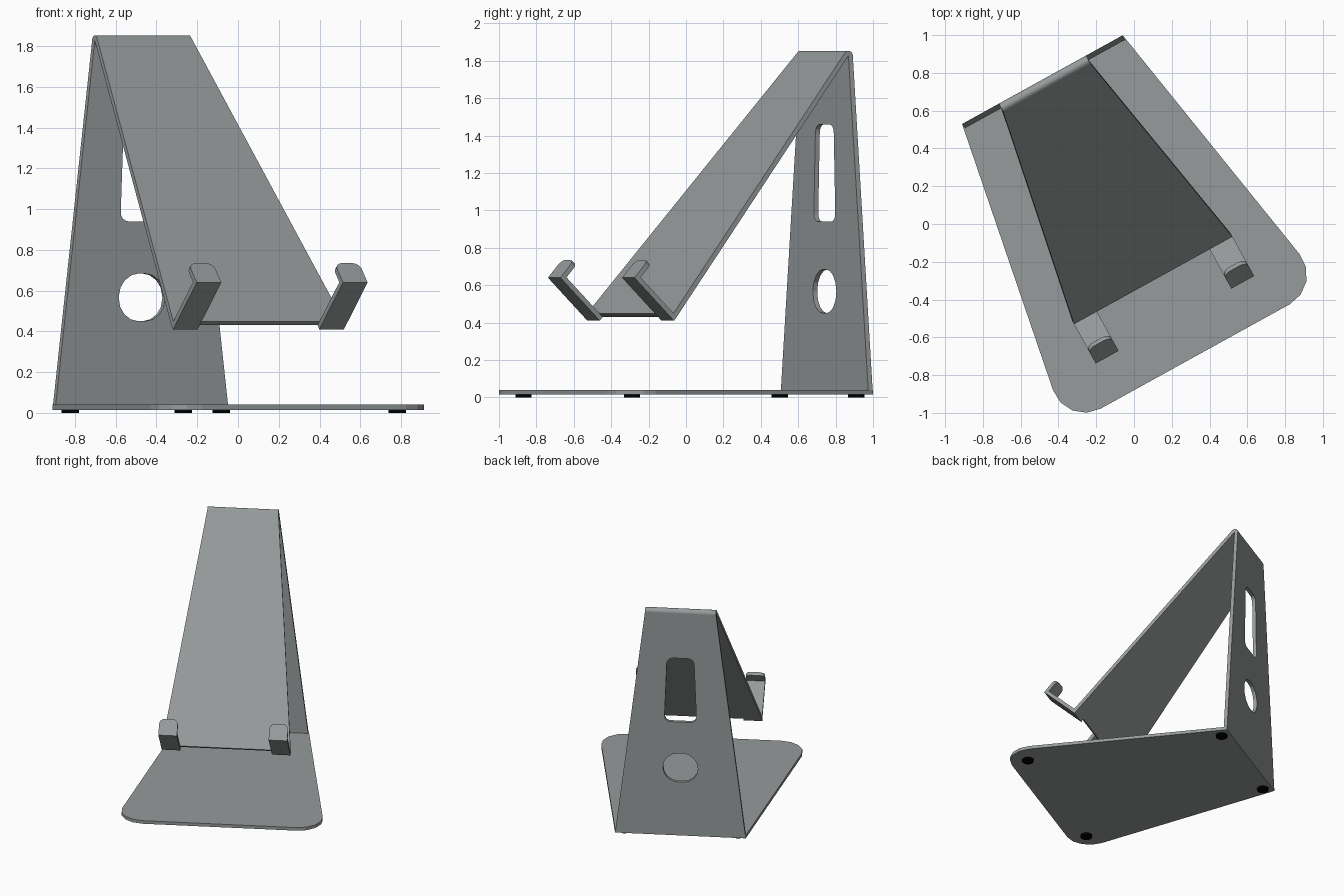
import bpy, bmesh, math
from mathutils import Vector

if "Cube" in bpy.data.objects:
    bpy.data.objects.remove(bpy.data.objects["Cube"])

# Parts are modelled square to the axes, then the whole stand is turned
TURN, SHIFT = math.radians(28.9), (-0.048, -0.027, 0)
T = 0.027                      # sheet thickness
BACK = 0.904                   # outer face of the upright


def material(name, rgb):
    m = bpy.data.materials.new(name)
    m.diffuse_color = (*rgb, 1)
    m.use_nodes = True
    m.node_tree.nodes["Principled BSDF"].inputs["Base Color"].default_value = m.diffuse_color
    return m


metal = material("dark_metal", (0.31, 0.328, 0.33))
black = material("rubber", (0, 0, 0))


def finish(name, bm, mat=metal):
    bmesh.ops.remove_doubles(bm, verts=bm.verts, dist=1e-5)
    bmesh.ops.recalc_face_normals(bm, faces=bm.faces)
    me = bpy.data.meshes.new(name)
    bm.to_mesh(me)
    bm.free()
    me.materials.append(mat)
    ob = bpy.data.objects.new(name, me)
    bpy.context.collection.objects.link(ob)
    ob.rotation_euler.z, ob.location = TURN, SHIFT
    return ob


def fillet(pts, cuts, n=4):
    """Round the corners of a 2D outline; cuts = tangent length per corner."""
    out = []
    for i, p in enumerate(pts):
        p, a, b = Vector(p), Vector(pts[i - 1]), Vector(pts[(i + 1) % len(pts)])
        if not cuts[i]:
            out.append(p)
            continue
        d1, d2 = (a - p).normalized(), (b - p).normalized()
        half = d1.angle(d2) / 2
        r = cuts[i] * math.tan(half)
        bis = (d1 + d2).normalized()
        c = p + bis * (cuts[i] / math.cos(half))
        side = Vector((-bis.y, bis.x))
        if side.dot(d1) < 0:
            side = -side
        sweep = math.pi / 2 - half
        for k in range(n + 1):
            t = sweep * (1 - 2 * k / n)
            out.append(c + r * (-bis * math.cos(t) + side * math.sin(t)))
    return out


def prism(name, pts, to3d, offset, mat=metal):
    bm = bmesh.new()
    f = bm.faces.new([bm.verts.new(to3d(p)) for p in pts])
    g = bmesh.ops.extrude_face_region(bm, geom=[f])
    bmesh.ops.translate(bm, vec=offset,
                        verts=[v for v in g["geom"] if isinstance(v, bmesh.types.BMVert)])
    return finish(name, bm, mat)


def ribbon(name, stations):
    """Bent sheet from stations (outer yz, inner yz, left x, right x)."""
    bm = bmesh.new()
    rings = [[bm.verts.new(p) for p in ((l, *o), (r, *o), (r, *i), (l, *i))]
             for o, i, l, r in stations]
    for a, b in zip(rings, rings[1:]):
        for k in range(4):
            j = (k + 1) % 4
            bm.faces.new((a[k], a[j], b[j], b[k]))
    bm.faces.new(rings[0])
    bm.faces.new(rings[-1])
    return finish(name, bm)


# Base plate with two rounded front corners
prism("base_plate",
      fillet([(-0.782, -0.77), (0.782, -0.77), (0.486, BACK), (-0.486, BACK)],
             [0.21, 0.21, 0, 0]),
      lambda p: (p.x, p.y, 0.015), (0, 0, 0.025))

# Upright and sloping rest, one bent sheet
heel = Vector((-0.307, 0.41))              # outer corner of the hook bend
bend = Vector((BACK - T, 1.826))           # inner corner of the top bend
up = (bend - heel).normalized()
nrm = Vector((-up.y, up.x))                # towards the device
low = heel + up * T
stations = [((BACK, 0.04), (BACK - T, 0.04), -0.483, 0.483)]
end = math.atan2(nrm.y, nrm.x)
for k in range(9):
    a = end * k / 8
    o = bend + T * Vector((math.cos(a), math.sin(a)))
    stations.append((o, bend, -0.264, 0.264))
stations.append((low + nrm * T, low, -0.479, 0.479))
body = ribbon("upright_and_rest", stations)

# Slot and cable hole through the upright
openings = [
    fillet([(-0.12, 0.94), (0.12, 0.94), (0.1, 1.46), (-0.1, 1.46)], [0.045] * 4),
    fillet([(-0.132, 0.45), (0.132, 0.45), (0.127, 0.685), (-0.127, 0.685)], [0.114] * 4),
]
bpy.context.view_layer.objects.active = body
for pts in openings:
    cutter = prism("hole_cutter", pts, lambda p: (p.x, BACK - 0.06, p.y), (0, 0.12, 0))
    cutter.hide_render = True
    m = body.modifiers.new("hole", 'BOOLEAN')
    m.operation, m.solver, m.object = 'DIFFERENCE', 'EXACT', cutter
    bpy.ops.object.modifier_apply(modifier=m.name)
    bpy.data.objects.remove(cutter)

# Only the top bend is smooth; the sheets stay flat
for f in body.data.polygons:
    f.use_smooth = f.center.z > 1.8 and abs(f.normal.x) < 0.1

# Two hooks: arm, then a lip with rounded tip
toe, tip = Vector((-0.548, 0.64)), Vector((-0.463, 0.735))
arm, lip = (toe - heel).normalized(), (tip - toe).normalized()
lip_in = Vector((lip.y, -lip.x))
length, R = (tip - toe).length, 0.04
for side, (l, r) in {"left": (-0.479, -0.341), "right": (0.341, 0.479)}.items():
    st = [(low, low + nrm * T, l, r),
          (heel, heel + (up + arm) * T, l, r),
          (toe, toe + (lip - arm) * T, l, r)]
    for k in range(5):
        a = math.pi / 2 * k / 4
        p = toe + lip * (length - R + R * math.sin(a))
        inset = R * (1 - math.cos(a))
        st.append((p, p + lip_in * T, l + inset, r - inset))
    ribbon(side + "_hook", st)

# Black rubber feet
for x, y, label in ((0.423, 0.837, "back"), (0.6, -0.63, "front")):
    for s, side in ((-1, "left"), (1, "right")):
        ring = [Vector((s * x + 0.043 * math.cos(k * math.pi / 12),
                        y + 0.043 * math.sin(k * math.pi / 12))) for k in range(24)]
        prism(f"{label}_{side}_foot", ring, lambda p: (p.x, p.y, 0), (0, 0, 0.016), black)
